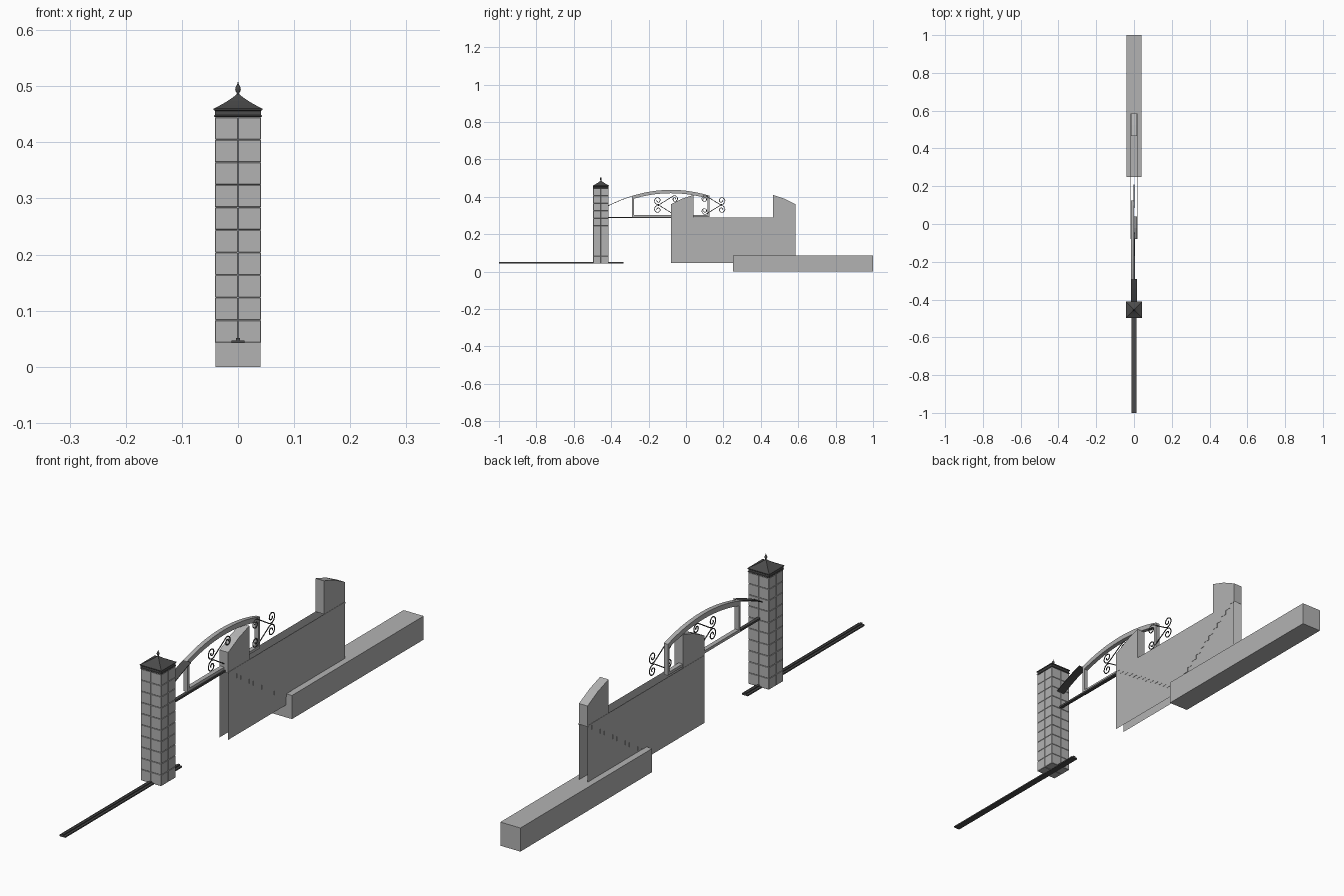
import bpy, bmesh, math

cube = bpy.data.objects.get("Cube")
if cube:
    bpy.data.objects.remove(cube, do_unlink=True)


def material(name, v):
    m = bpy.data.materials.new(name)
    m.use_nodes = True
    m.diffuse_color = (v, v, v, 1)
    m.node_tree.nodes["Principled BSDF"].inputs["Base Color"].default_value = (v, v, v, 1)
    return m


STONE = material("pale grey stone", 0.45)
IRON = material("dark grey iron", 0.07)


def finish(name, bm, mat):
    bmesh.ops.recalc_face_normals(bm, faces=bm.faces[:])
    me = bpy.data.meshes.new(name)
    bm.to_mesh(me)
    bm.free()
    me.materials.append(mat)
    ob = bpy.data.objects.new(name, me)
    bpy.context.collection.objects.link(ob)
    return ob


def add_box(bm, x, y, z):
    vs = [bm.verts.new((a, b, c)) for a in x for b in y for c in z]
    for f in ((0, 1, 3, 2), (4, 6, 7, 5), (0, 4, 5, 1), (2, 3, 7, 6), (0, 2, 6, 4), (1, 5, 7, 3)):
        bm.faces.new([vs[i] for i in f])


def box(name, x, y, z, mat):
    bm = bmesh.new()
    add_box(bm, x, y, z)
    return finish(name, bm, mat)


def prism(name, outline, x0, x1, mat):
    """Side outline in y, z pulled from x0 to x1."""
    bm = bmesh.new()
    face = bm.faces.new([bm.verts.new((x0, y, z)) for y, z in outline])
    ext = bmesh.ops.extrude_face_region(bm, geom=[face])["geom"]
    bmesh.ops.translate(bm, vec=(x1 - x0, 0, 0),
                        verts=[v for v in ext if isinstance(v, bmesh.types.BMVert)])
    return finish(name, bm, mat)


# Kerb block and ground track
box("kerb_block", (-0.04, 0.04), (0.25, 1.0), (0, 0.085), STONE)
box("track_plate", (-0.012, 0.012), (-1.0, -0.335), (0.042, 0.047), IRON)
box("track_ridge", (-0.004, 0.004), (-1.0, -0.335), (0.047, 0.051), IRON)

# Pillar: ten courses of four bevelled blocks
PY, HALF, BASE, TOP = -0.455, 0.041, 0.043, 0.445
bm = bmesh.new()
step = (TOP - BASE) / 10
for i in range(10):
    z = (BASE + i * step, BASE + (i + 1) * step)
    for x in ((-HALF, 0), (0, HALF)):
        for y in ((PY - HALF, PY), (PY, PY + HALF)):
            add_box(bm, x, y, z)
pillar = finish("pillar_blocks", bm, STONE)
bev = pillar.modifiers.new("worn edges", 'BEVEL')
bev.width = 0.0012
bev.segments = 1

# Pillar cap: square rings swept inward into a concave roof
bm = bmesh.new()
rings = []
for h, z in ((0.041, 0.445), (0.043, 0.447), (0.041, 0.449), (0.041, 0.456), (0.0435, 0.458),
             (0.0435, 0.460), (0.030, 0.467), (0.018, 0.474), (0.008, 0.481), (0.002, 0.486)):
    rings.append([bm.verts.new((sx * h, PY + sy * h, z))
                  for sx, sy in ((-1, -1), (1, -1), (1, 1), (-1, 1))])
for a, b in zip(rings, rings[1:]):
    for i in range(4):
        j = (i + 1) % 4
        bm.faces.new((a[i], a[j], b[j], b[i]))
bm.faces.new(rings[0])
bm.faces.new(rings[-1])
finish("pillar_cap", bm, IRON)

# Turned finial
bm = bmesh.new()
rings = []
for r, z in ((0.003, 0.484), (0.002, 0.488), (0.004, 0.491), (0.005, 0.495),
             (0.004, 0.499), (0.0015, 0.503), (0.0004, 0.508)):
    rings.append([bm.verts.new((r * math.cos(k * math.tau / 10),
                                PY + r * math.sin(k * math.tau / 10), z)) for k in range(10)])
for a, b in zip(rings, rings[1:]):
    for i in range(10):
        j = (i + 1) % 10
        bm.faces.new((a[i], a[j], b[j], b[i]))
bm.faces.new(rings[-1])
finial = finish("finial", bm, IRON)
finial.data.shade_smooth()

# Wall: two side sheets, closed only around the raised end posts
W, MID = 0.017, 0.505
post = [(-0.08, 0.285), (-0.08, 0.36), (-0.02, 0.39), (0.04, 0.41), (0.04, 0.29)]


def across(pts):
    return [(MID - y, z) for y, z in reversed(pts)]


outline = [(-0.08, 0.045)] + post + across(post) + [(MID + 0.08, 0.045)]
bm = bmesh.new()
for x in (-W, W):
    bm.faces.new([bm.verts.new((x, y, z)) for y, z in outline])
for pts in (post, across(post)):
    for (y0, z0), (y1, z1) in zip(pts, pts[1:]):
        bm.faces.new([bm.verts.new(p) for p in
                      ((-W, y0, z0), (W, y0, z0), (W, y1, z1), (-W, y1, z1))])
bmesh.ops.remove_doubles(bm, verts=bm.verts[:], dist=0.0001)
finish("wall", bm, STONE)

# Stepped brick facing on both wall sides
N = 14
dy, dz = (MID / 2 + 0.08) / N, 0.225 / N
steps = [(-0.08, 0.289)]
for i in range(N):
    steps += [(-0.08 + i * dy, 0.283 - i * dz), (-0.08 + (i + 1) * dy, 0.283 - i * dz)]
steps.pop()
steps += across(steps)
for side, name in ((1, "left"), (-1, "right")):
    prism("stepped_facing_" + name, steps, side * W, side * (W + 0.001), STONE)


# Arched gate frame
def arch(y):
    return 0.437 - 0.74 * (y + 0.08) ** 2


X0, X1, Y0, Y1, BAR = -0.015, 0.001, -0.29, 0.125, 0.011
ys = [Y0 + (Y1 - Y0) * i / 16 for i in range(17)]
prism("gate_arch", [(y, arch(y)) for y in ys] + [(y, arch(y) - 0.018) for y in reversed(ys)],
      X0, X1, STONE)
for name, y in (("gate_stile_front", Y0), ("gate_stile_back", Y1 - BAR)):
    box(name, (X0, X1), (y, y + BAR), (0.293, arch(y) - 0.012), STONE)
box("gate_bottom_bar", (X0, X1), (Y0, Y1), (0.293, 0.303), STONE)
box("gate_rail", (-0.006, 0.006), (-0.42, -0.06), (0.286, 0.293), IRON)

# Flat strip carrying the arch on to the pillar
ys = [-0.42 + 0.13 * i / 5 for i in range(6)]
prism("arch_strip", [(y, arch(y)) for y in ys] + [(y, arch(y) - 0.003) for y in reversed(ys)],
      -0.016, 0.016, IRON)


# Wrought scrolls: one S-scroll mirrored four ways
def spiral(cy, cz, r, a0, a1, n=28):
    pts = []
    for i in range(n + 1):
        t = i / n
        a = math.radians(a0 + (a1 - a0) * t)
        k = r * (0.2 + 0.8 * t)
        pts.append((cy + k * math.cos(a), cz + k * math.sin(a)))
    return pts


CY, CZ = 0.02, 0.356
scroll = spiral(-0.15, CZ + 0.024, 0.023, -560, -45)
scroll += reversed(spiral(-0.06, CZ + 0.032, 0.019, -380, 140))
curve = bpy.data.curves.new("gate_scrolls", 'CURVE')
curve.dimensions = '3D'
curve.bevel_depth = 0.002
curve.bevel_resolution = 1
for my in (1, -1):
    for mz in (1, -1):
        sp = curve.splines.new('POLY')
        sp.points.add(len(scroll) - 1)
        for p, (y, z) in zip(sp.points, scroll):
            p.co = (0, CY + my * (y - CY), CZ + mz * (z - CZ), 1)
curve.materials.append(IRON)
bpy.context.collection.objects.link(bpy.data.objects.new("gate_scrolls", curve))
